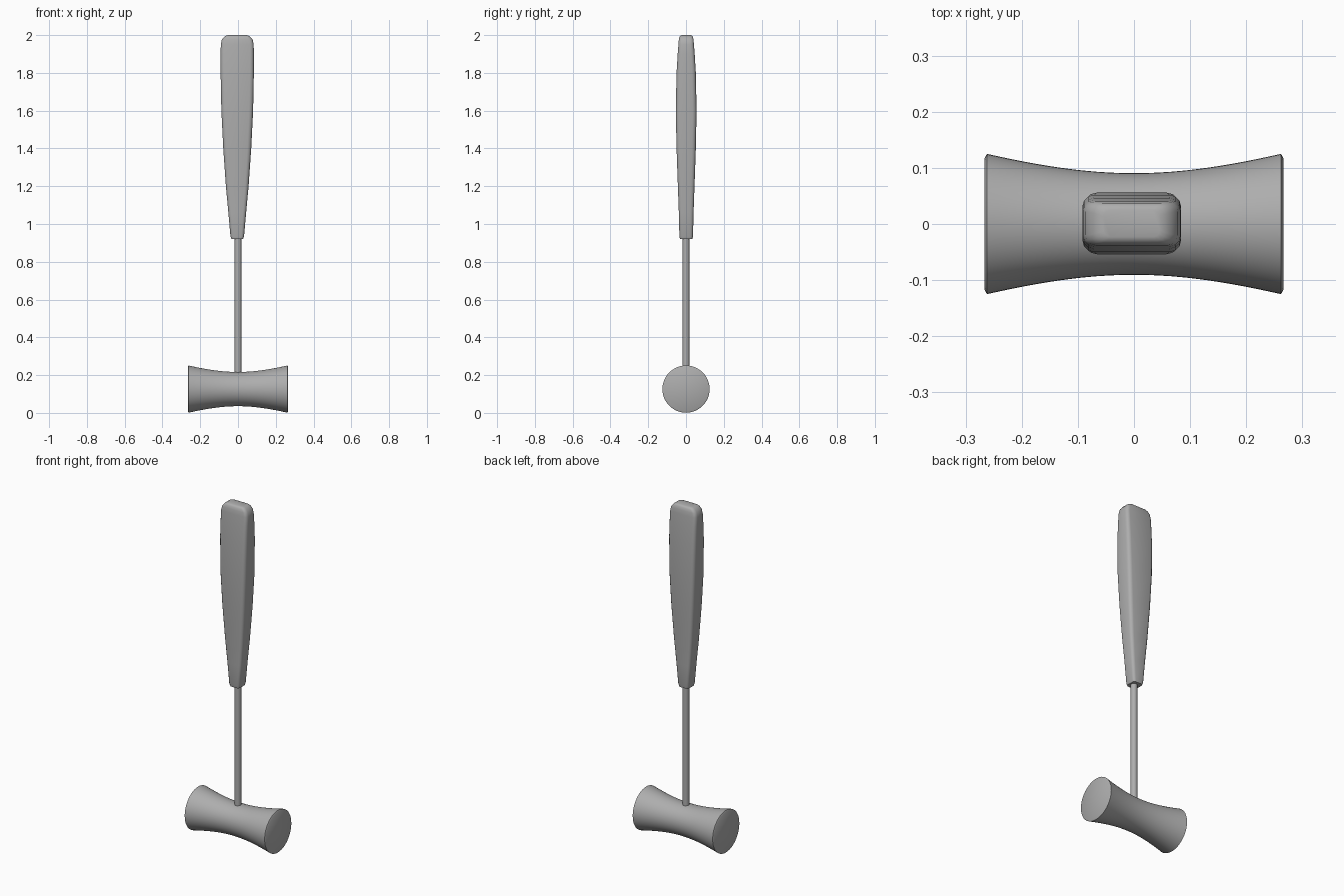
import bpy, bmesh, math

if "Cube" in bpy.data.objects:
    bpy.data.objects.remove(bpy.data.objects["Cube"])

grey = bpy.data.materials.new("dark_grey")
grey.diffuse_color = (0.42, 0.42, 0.42, 1)
grey.use_nodes = True
grey.node_tree.nodes["Principled BSDF"].inputs["Base Color"].default_value = grey.diffuse_color


def loft(name, rings, angle=35):
    """Skin a stack of equal-sized point rings and cap both ends."""
    bm = bmesh.new()
    loops = [[bm.verts.new(p) for p in ring] for ring in rings]
    n = len(loops[0])
    for a, b in zip(loops, loops[1:]):
        for i in range(n):
            j = (i + 1) % n
            bm.faces.new((a[i], a[j], b[j], b[i]))
    bm.faces.new(loops[0][::-1])
    bm.faces.new(loops[-1])
    bmesh.ops.recalc_face_normals(bm, faces=bm.faces)
    mesh = bpy.data.meshes.new(name)
    bm.to_mesh(mesh)
    bm.free()
    mesh.materials.append(grey)
    obj = bpy.data.objects.new(name, mesh)
    bpy.context.collection.objects.link(obj)
    bpy.ops.object.select_all(action='DESELECT')
    obj.select_set(True)
    bpy.context.view_layer.objects.active = obj
    bpy.ops.object.shade_smooth_by_angle(angle=math.radians(angle))
    return obj


def circle(r, n):
    return [(r * math.cos(2 * math.pi * i / n), r * math.sin(2 * math.pi * i / n))
            for i in range(n)]


def rounded_rect(hx, hy, r, steps=3):
    pts = []
    for k, (sx, sy) in enumerate(((1, 1), (-1, 1), (-1, -1), (1, -1))):
        for i in range(steps + 1):
            a = math.pi / 2 * (k + i / steps)
            pts.append((sx * (hx - r) + r * math.cos(a),
                        sy * (hy - r) + r * math.sin(a)))
    return pts


# Waisted striking head: hyperbolic profile revolved around x
half, waist, rim = 0.262, 0.0905, 0.125
flare = (rim ** 2 - waist ** 2) / half ** 2
xs = [half * (i / 12 - 1) for i in range(25)]
profile = [(x, math.sqrt(waist ** 2 + flare * x * x)) for x in xs]
profile = [(-0.266, 0.118)] + profile + [(0.266, 0.118)]
loft("mallet_head", [[(x, y, 0.126 + z) for y, z in circle(r, 48)] for x, r in profile])

# Thin shaft between head and grip
loft("shaft", [[(x, y, z) for x, y in circle(0.018, 20)] for z in (0.15, 0.96)])

# Flat tapering grip: height, half width, half depth, corner radius
grip = [(0.92, 0.031, 0.033, 0.014), (0.935, 0.036, 0.036, 0.015),
        (1.06, 0.047, 0.039, 0.017), (1.20, 0.060, 0.044, 0.019),
        (1.40, 0.074, 0.051, 0.021), (1.60, 0.084, 0.055, 0.022),
        (1.80, 0.088, 0.051, 0.021), (1.90, 0.088, 0.045, 0.020),
        (1.95, 0.087, 0.041, 0.019), (1.975, 0.082, 0.039, 0.018),
        (1.990, 0.070, 0.036, 0.017), (1.997, 0.060, 0.031, 0.015),
        (2.00, 0.050, 0.024, 0.012)]
loft("grip", [[(x - 0.004, y + 0.001, z) for x, y in rounded_rect(hx, hy, r)]
              for z, hx, hy, r in grip], 60)
